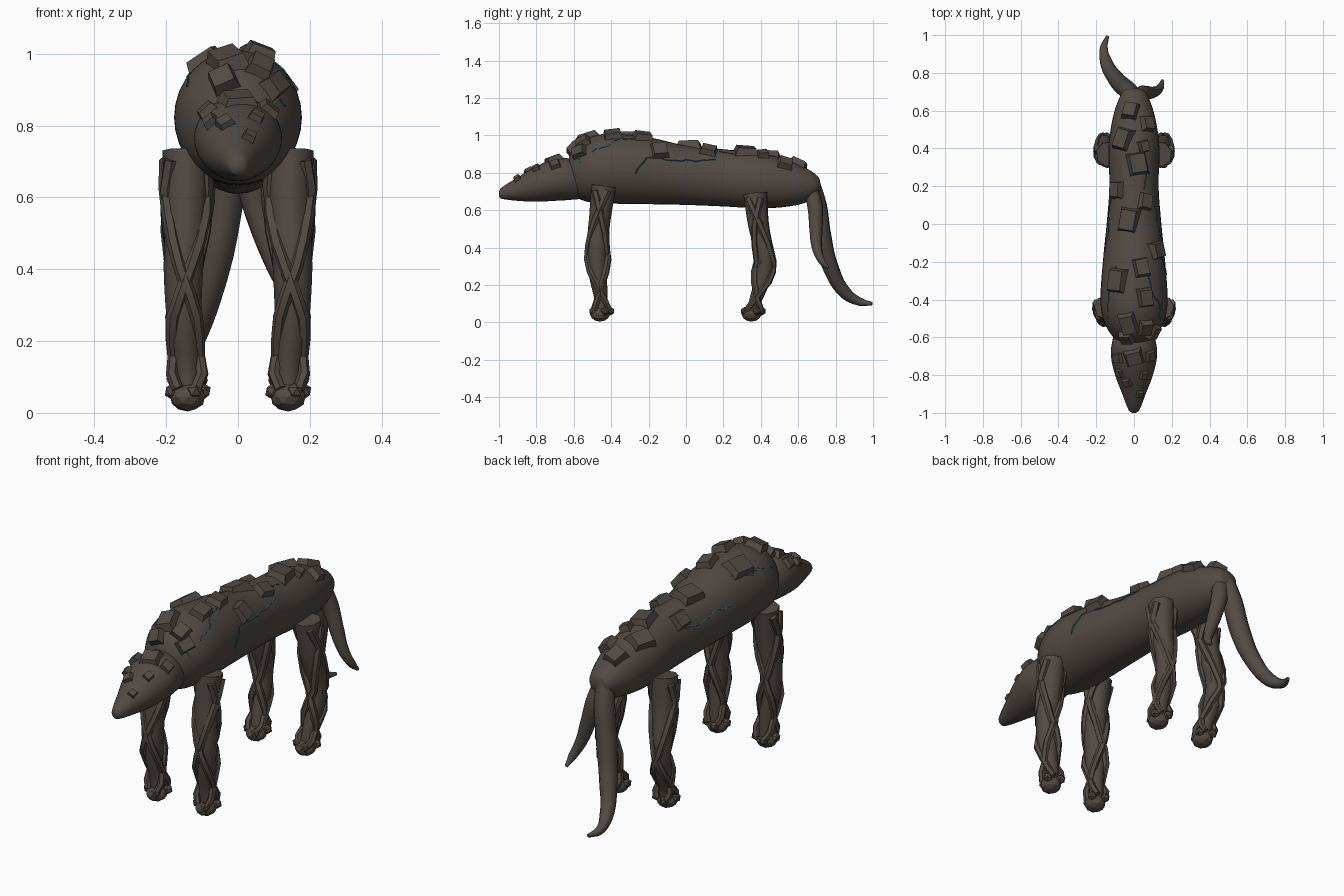
import bpy, bmesh, math, random
from mathutils import Vector, Matrix

if "Cube" in bpy.data.objects:
    bpy.data.objects.remove(bpy.data.objects["Cube"])

random.seed(4)


def material(name, rgb):
    m = bpy.data.materials.new(name)
    m.diffuse_color = (*rgb, 1)
    m.use_nodes = True
    m.node_tree.nodes["Principled BSDF"].inputs["Base Color"].default_value = m.diffuse_color
    return m


HIDE = material("dark_brown_hide", (0.085, 0.068, 0.058))
TEAL = material("teal_vein", (0.015, 0.12, 0.125))

# Profiles: y, half width, bottom z, top z
BODY = [(-.64, .02, .78, .82), (-.62, .08, .71, .90), (-.58, .125, .665, .955),
        (-.5, .165, .64, .995), (-.4, .178, .635, 1.01), (-.2, .165, .632, .99),
        (0, .145, .628, .945), (.2, .13, .62, .925), (.4, .135, .61, .905),
        (.55, .115, .62, .865), (.65, .085, .645, .82), (.71, .05, .69, .775),
        (.72, .01, .72, .74)]
HEAD = [(-1, .01, .675, .70), (-.99, .026, .662, .718), (-.9, .062, .65, .775),
        (-.8, .1, .645, .835), (-.7, .122, .65, .875), (-.62, .115, .655, .875),
        (-.55, .09, .665, .84), (-.5, .05, .7, .8)]


def section(table, y):
    """Smoothly interpolated cross-section at y."""
    y = min(max(y, table[0][0]), table[-1][0])
    i = max(k for k in range(len(table) - 1) if table[k][0] <= y)
    a, b = table[i], table[i + 1]
    p, q = table[max(i - 1, 0)], table[min(i + 2, len(table) - 1)]
    h = b[0] - a[0]
    t = (y - a[0]) / h
    out = []
    for c in (1, 2, 3):
        m0 = (b[c] - p[c]) / (b[0] - p[0]) * h
        m1 = (q[c] - a[c]) / (q[0] - a[0]) * h
        out.append((2*t**3 - 3*t*t + 1) * a[c] + (t**3 - 2*t*t + t) * m0
                   + (3*t*t - 2*t**3) * b[c] + (t**3 - t*t) * m1)
    return out


def surface(table, y, ang):
    """Point on the skin; angle is measured from the top towards +x."""
    w, lo, hi = section(table, y)
    return Vector((w * math.sin(ang), y, (lo + hi) / 2 + (hi - lo) / 2 * math.cos(ang)))


def new_object(name, bm, mat, smooth=True):
    bmesh.ops.recalc_face_normals(bm, faces=bm.faces)
    me = bpy.data.meshes.new(name)
    bm.to_mesh(me)
    bm.free()
    me.materials.append(mat)
    for f in me.polygons:
        f.use_smooth = smooth
    ob = bpy.data.objects.new(name, me)
    bpy.context.collection.objects.link(ob)
    return ob


def loft(name, table, sides=32, sub=4):
    bm = bmesh.new()
    ys = [a[0] + (b[0] - a[0]) * k / sub for a, b in zip(table, table[1:]) for k in range(sub)]
    ys.append(table[-1][0])
    rings = [[bm.verts.new(surface(table, y, 2 * math.pi * s / sides)) for s in range(sides)] for y in ys]
    for r0, r1 in zip(rings, rings[1:]):
        for s in range(sides):
            n = (s + 1) % sides
            bm.faces.new((r0[s], r0[n], r1[n], r1[s]))
    bm.faces.new(rings[0])
    bm.faces.new(rings[-1])
    return new_object(name, bm, HIDE)


def tube(name, pts, mat, res=2, curved=True):
    """Tapered tube through (x, y, z, radius) points."""
    cu = bpy.data.curves.new(name, 'CURVE')
    cu.dimensions = '3D'
    cu.bevel_depth = 1
    cu.bevel_resolution = res
    cu.resolution_u = 5
    cu.use_fill_caps = True
    sp = cu.splines.new('BEZIER' if curved else 'POLY')
    arr = sp.bezier_points if curved else sp.points
    arr.add(len(pts) - 1)
    for bp, p in zip(arr, pts):
        bp.co = p[:3] if curved else (*p[:3], 1)
        bp.radius = p[3]
        if curved:
            bp.handle_left_type = bp.handle_right_type = 'AUTO'
    cu.materials.append(mat)
    ob = bpy.data.objects.new(name, cu)
    bpy.context.collection.objects.link(ob)
    bpy.ops.object.select_all(action='DESELECT')
    ob.select_set(True)
    bpy.context.view_layer.objects.active = ob
    bpy.ops.object.convert(target='MESH')
    bpy.ops.object.shade_smooth_by_angle(angle=math.radians(45))


loft("body", BODY)
loft("head", HEAD)


# Armour plates: tapered slabs lying on the skin
def plates(name, table, spots, height):
    bm = bmesh.new()
    for x, y, sx, sy in spots:
        w = section(table, y)[0]
        ang = math.asin(max(-1, min(1, x / w)))
        p = surface(table, y, ang)
        across = (surface(table, y, ang + .05) - surface(table, y, ang - .05)).normalized()
        along = surface(table, y + .02, ang) - surface(table, y - .02, ang)
        nor = across.cross(along).normalized()
        along = nor.cross(across)
        rot = Matrix((across, along, nor)).transposed() @ Matrix.Rotation(random.uniform(-.3, .3), 3, 'Z')
        rot = rot @ Matrix.Rotation(random.uniform(-.06, .12), 3, 'X')
        cube = bmesh.ops.create_cube(bm, size=1)['verts']
        for v in cube:
            k = .74 if v.co.z > 0 else 1
            v.co = p + rot @ Vector((v.co.x * sx * k, v.co.y * sy * k, v.co.z * height * 2))
    new_object(name, bm, HIDE, False)


plates("back_plates", BODY, [
    (-.02, .60, .09, .10), (.07, .53, .08, .09), (-.06, .45, .10, .13), (.05, .41, .06, .07),
    (.02, .32, .11, .13), (-.09, .18, .09, .10), (.06, .12, .08, .10), (-.03, .02, .11, .14),
    (.12, -.14, .10, .10), (.04, -.23, .09, .11), (-.09, -.30, .11, .14), (.06, -.39, .09, .11),
    (-.03, -.53, .10, .13), (.06, -.55, .08, .09), (.10, -.57, .07, .09), (-.04, -.60, .08, .08)], .026)
plates("head_plates", HEAD, [
    (0, -.71, .10, .09), (-.085, -.71, .06, .06), (.085, -.70, .06, .06),
    (-.035, -.84, .05, .05), (.05, -.80, .045, .045), (.03, -.90, .04, .04), (-.075, -.79, .045, .045)], .017)

# Glowing cracks running over the skin: (y, angle in degrees)
CRACKS = [[(-.5, 56), (-.42, 50), (-.38, 36), (-.22, 22)],
          [(-.27, 95), (-.21, 68), (-.1, 64), (.05, 58), (.18, 48)],
          [(-.585, 38), (-.57, 50), (-.575, 66), (-.56, 78)],
          [(.18, 26), (.25, 30), (.33, 20), (.42, 12)],
          [(-.5, -58), (-.4, -48), (-.33, -52), (-.2, -32)],
          [(-.15, -75), (-.05, -66), (.08, -70), (.2, -58)]]
for i, c in enumerate(CRACKS):
    line = []
    for (y0, a0), (y1, a1) in zip(c, c[1:]):
        for k in range(6):
            t = k / 6
            a = math.radians(a0 + (a1 - a0) * t + random.uniform(-2, 2))
            line.append((*surface(BODY, y0 + (y1 - y0) * t, a), .0035))
    tube(f"crack_{i + 1}", line, TEAL, 0, False)

# Legs: core limb, twisted strands and a knobbly foot
FRONT = [(.145, -.44, .73, .066), (.145, -.46, .56, .058), (.152, -.475, .4, .055),
         (.15, -.47, .25, .048), (.142, -.455, .13, .036), (.14, -.45, .04, .034)]
BACK = [(.135, .37, .69, .066), (.145, .388, .52, .058), (.155, .425, .32, .048),
        (.15, .40, .2, .042), (.142, .37, .11, .034), (.14, .36, .04, .034)]


def along_path(path, t):
    f = t * (len(path) - 1)
    i = min(int(f), len(path) - 2)
    return [a + (b - a) * (f - i) for a, b in zip(path[i], path[i + 1])]


for label, path in (("front", FRONT), ("back", BACK)):
    for side, sgn in (("right", 1), ("left", -1)):
        name = f"{label}_{side}"
        tube(name + "_leg", [(sgn * x, y, z, r) for x, y, z, r in path], HIDE)
        for k in range(4):
            strand = []
            for j in range(11):
                t = .03 + .91 * j / 10
                x, y, z, r = along_path(path, t)
                a = 2 * math.pi * k / 4 + t * (5.5 if k % 2 else -5.0) + .6
                d = r * .92 + (.016 if t > .82 else 0) + (.008 if j in (5, 6) else 0)
                strand.append((sgn * (x + d * math.cos(a)), y + d * math.sin(a), z, .021 - .005 * t))
            tube(f"{name}_strand_{k + 1}", strand, HIDE, 1, False)
        bm = bmesh.new()
        fx, fy = sgn * path[-1][0], path[-1][1]
        bmesh.ops.create_icosphere(bm, subdivisions=2, radius=1, matrix=Matrix.Translation(
            (fx, fy - .01, .044)) @ Matrix.Diagonal((.05, .054, .04, 1)))
        for k in range(4):
            a = k * math.pi / 2 + .4
            bmesh.ops.create_icosphere(bm, subdivisions=1, radius=.024, matrix=Matrix.Translation(
                (fx + .046 * math.cos(a), fy + .048 * math.sin(a), .06)))
        new_object(name + "_foot", bm, HIDE, False)

# Two drooping tails, the left one longer
tube("long_tail", [(-.01, .67, .75, .045), (-.03, .705, .62, .05), (-.06, .73, .45, .05),
                   (-.10, .775, .29, .043), (-.145, .85, .16, .034), (-.16, .93, .11, .022),
                   (-.14, .995, .10, .009)], HIDE, 3)
tube("short_tail", [(.01, .66, .74, .04), (.04, .69, .62, .042), (.075, .695, .50, .036),
                    (.11, .70, .40, .028), (.14, .725, .33, .02), (.15, .76, .29, .008)], HIDE, 3)
